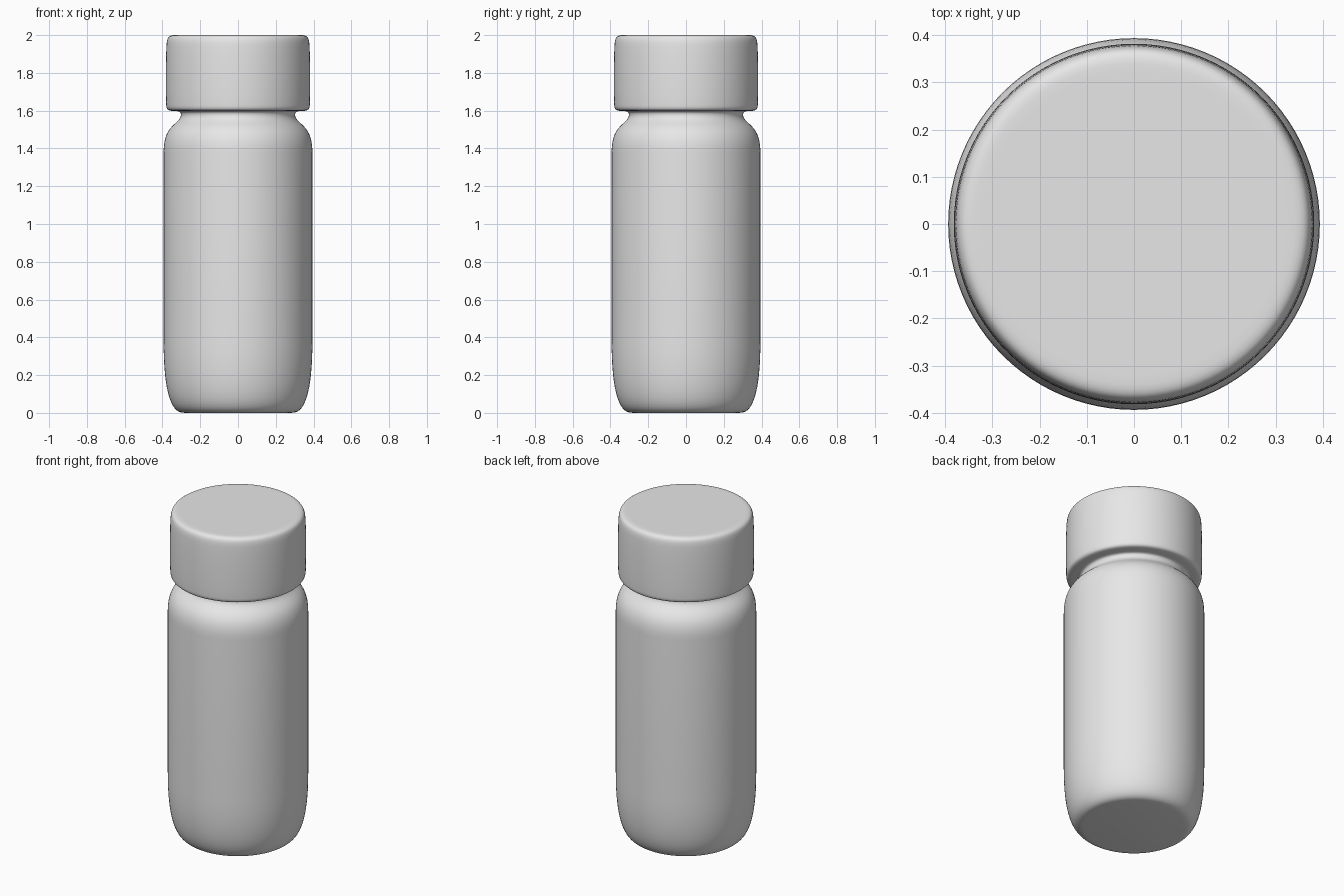
import bpy
import bmesh
import math

SIDES = 96

cube = bpy.data.objects.get("Cube")
if cube:
    bpy.data.objects.remove(cube, do_unlink=True)


def make_material(name, value):
    mat = bpy.data.materials.new(name)
    mat.use_nodes = True
    color = (value, value, value, 1)
    mat.diffuse_color = color
    mat.node_tree.nodes["Principled BSDF"].inputs["Base Color"].default_value = color
    return mat


def bezier(p0, p1, p2, p3, steps=10):
    """Points along a cubic curve, leaving out the first."""
    points = []
    for i in range(1, steps + 1):
        t = i / steps
        s = 1 - t
        weights = (s**3, 3 * s * s * t, 3 * s * t * t, t**3)
        points.append(tuple(sum(w * p[k] for w, p in zip(weights, (p0, p1, p2, p3)))
                            for k in (0, 1)))
    return points


def lathe(name, profile, mat):
    """Spin a (radius, height) profile around z and close both ends."""
    bm = bmesh.new()
    rings = []
    for r, z in profile:
        rings.append([bm.verts.new((r * math.cos(a), r * math.sin(a), z))
                      for a in (math.tau * i / SIDES for i in range(SIDES))])
    for low, high in zip(rings, rings[1:]):
        for i in range(SIDES):
            j = (i + 1) % SIDES
            bm.faces.new((low[i], low[j], high[j], high[i]))
    bm.faces.new(rings[0][::-1])
    bm.faces.new(rings[-1])
    mesh = bpy.data.meshes.new(name)
    bm.to_mesh(mesh)
    bm.free()
    mesh.materials.append(mat)
    obj = bpy.data.objects.new(name, mesh)
    bpy.context.collection.objects.link(obj)
    bpy.ops.object.select_all(action="DESELECT")
    obj.select_set(True)
    bpy.context.view_layer.objects.active = obj
    bpy.ops.object.shade_smooth_by_angle(angle=math.radians(50))
    return obj


gray = make_material("plain gray", 0.8)

# Body: rounded base, straight wall, soft shoulder and narrow neck
body = [(0.28, 0), (0.295, 0.002)]
body += bezier((0.295, 0.002), (0.35, 0.005), (0.394, 0.1), (0.394, 0.38), 16)
body += [(0.394, 1.38)]
body += bezier((0.394, 1.38), (0.394, 1.53), (0.31, 1.525), (0.302, 1.575), 14)
body += bezier((0.302, 1.575), (0.302, 1.59), (0.305, 1.595), (0.32, 1.597), 5)
lathe("bottle_body", body, gray)

# Cap: slightly bulged cylinder with rounded rims
cap = [(0.30, 1.596), (0.34, 1.598)]
cap += bezier((0.34, 1.598), (0.37, 1.6), (0.379, 1.603), (0.38, 1.63), 8)
cap += bezier((0.38, 1.63), (0.383, 1.72), (0.383, 1.83), (0.379, 1.94), 6)
cap += bezier((0.379, 1.94), (0.376, 1.985), (0.372, 1.998), (0.34, 2.0), 8)
cap += [(0.32, 2.0)]
lathe("bottle_cap", cap, gray)
